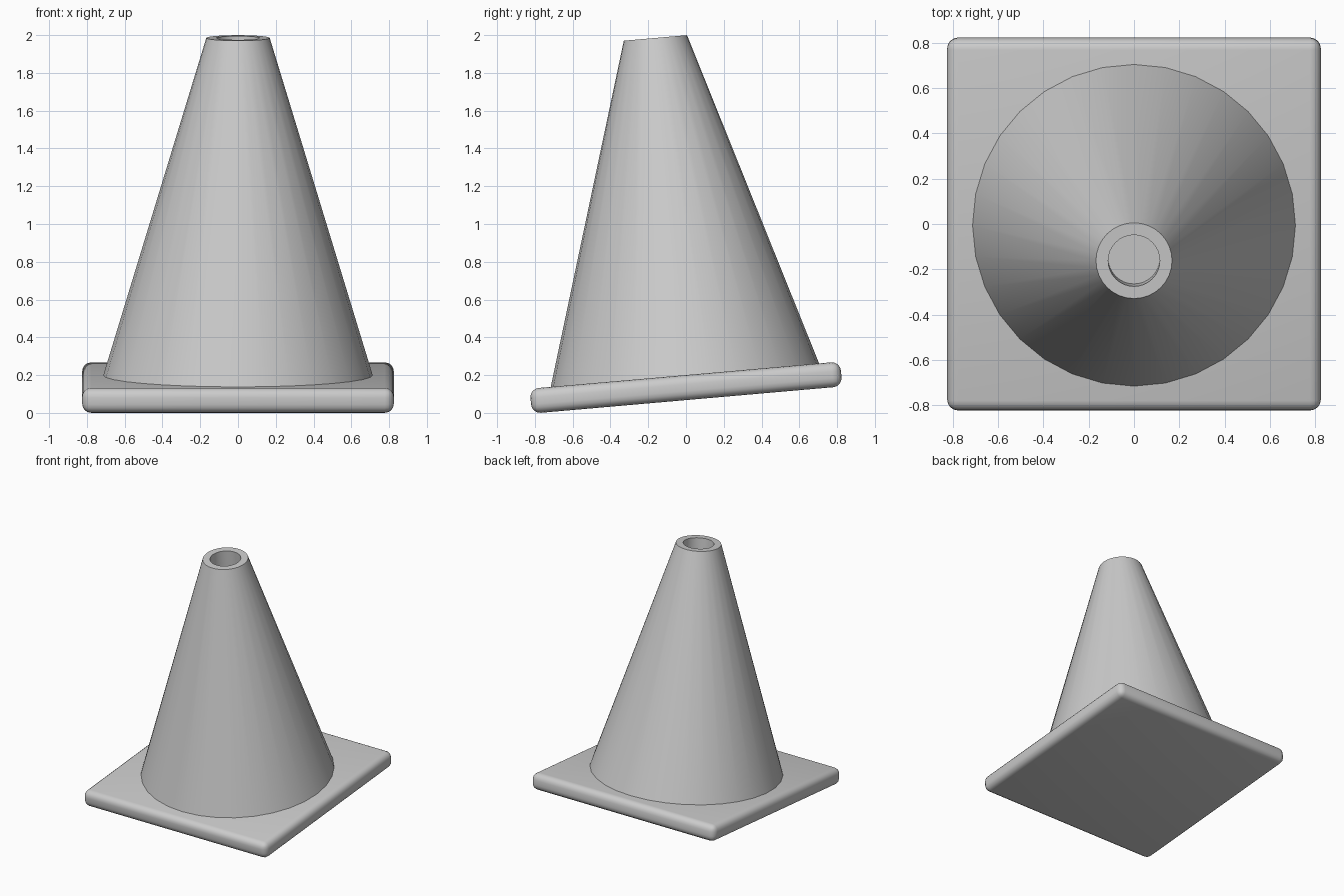
import bpy, bmesh, math
from mathutils import Matrix

if "Cube" in bpy.data.objects:
    bpy.data.objects.remove(bpy.data.objects["Cube"])

TILT = math.radians(5)
HALF_T = 0.066      # half plate thickness
PLACE = Matrix.Translation((0, 0, 0.134)) @ Matrix.Rotation(TILT, 4, 'X')

grey = bpy.data.materials.new("light grey")
grey.diffuse_color = (0.6, 0.6, 0.6, 1)
grey.use_nodes = True
grey.node_tree.nodes["Principled BSDF"].inputs["Base Color"].default_value = grey.diffuse_color


def finish(name, bm):
    """Tilt the part, give it the material and smooth it."""
    bmesh.ops.recalc_face_normals(bm, faces=bm.faces)
    bm.transform(PLACE)
    mesh = bpy.data.meshes.new(name)
    bm.to_mesh(mesh)
    bm.free()
    mesh.materials.append(grey)
    obj = bpy.data.objects.new(name, mesh)
    bpy.context.collection.objects.link(obj)
    bpy.ops.object.select_all(action='DESELECT')
    obj.select_set(True)
    bpy.context.view_layer.objects.active = obj
    bpy.ops.object.shade_smooth_by_angle(angle=math.radians(40))


# Square base plate with rounded edges
bm = bmesh.new()
bmesh.ops.create_cube(bm, size=1)
bmesh.ops.scale(bm, vec=(1.65, 1.65, 2 * HALF_T), verts=bm.verts)
bmesh.ops.bevel(bm, geom=bm.edges[:], offset=0.048, segments=4,
                profile=0.5, affect='EDGES')
finish("base_plate", bm)

# Cone body: outer wall, flat rim and shallow blind hole at the tip
SIDES = 32
TOP = HALF_T + 1.792
profile = [(0.713, HALF_T), (0.168, TOP), (0.114, TOP), (0.114, TOP - 0.125)]
bm = bmesh.new()
rings = []
for r, z in profile:
    rings.append([bm.verts.new((r * math.sin(2 * math.pi * i / SIDES),
                                r * math.cos(2 * math.pi * i / SIDES), z))
                  for i in range(SIDES)])
for a, b in zip(rings, rings[1:]):
    for i in range(SIDES):
        j = (i + 1) % SIDES
        bm.faces.new((a[i], a[j], b[j], b[i]))
bm.faces.new(rings[0])
bm.faces.new(rings[-1])
finish("cone_body", bm)
